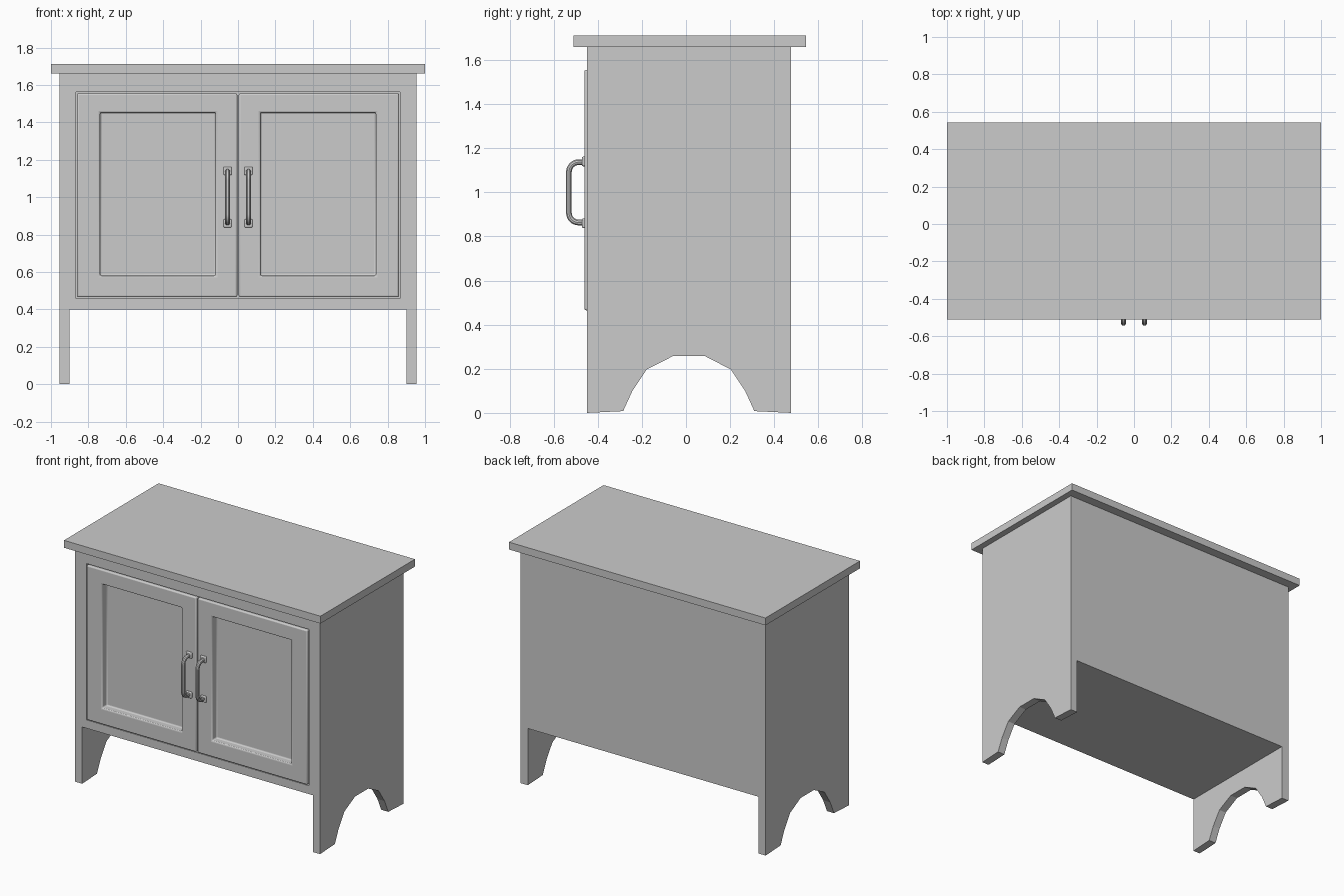
import bpy, bmesh, math

if "Cube" in bpy.data.objects:
    bpy.data.objects.remove(bpy.data.objects["Cube"])


def add_mesh(name, bm, bevel=0.0, segments=3):
    bmesh.ops.recalc_face_normals(bm, faces=bm.faces)
    me = bpy.data.meshes.new(name)
    bm.to_mesh(me)
    bm.free()
    ob = bpy.data.objects.new(name, me)
    bpy.context.collection.objects.link(ob)
    if bevel:
        m = ob.modifiers.new("edge_rounding", "BEVEL")
        m.width, m.segments, m.limit_method = bevel, segments, "ANGLE"
        smooth(ob)
    return ob


def smooth(ob):
    bpy.ops.object.select_all(action="DESELECT")
    ob.select_set(True)
    bpy.context.view_layer.objects.active = ob
    bpy.ops.object.shade_smooth_by_angle(angle=math.radians(35))


def box_bm(x0, x1, y0, y1, z0, z1):
    bm = bmesh.new()
    bmesh.ops.create_cube(bm, size=1)
    for v in bm.verts:
        v.co = (x1 if v.co.x > 0 else x0, y1 if v.co.y > 0 else y0, z1 if v.co.z > 0 else z0)
    return bm


def box(name, *dims, bevel=0.0):
    return add_mesh(name, box_bm(*dims), bevel)


# Side panel outline (y, z) with the faceted arch between the feet
SIDE = [(-0.45, 0), (-0.285, 0.008), (-0.243, 0.10), (-0.178, 0.197), (-0.06, 0.257),
        (0.087, 0.257), (0.203, 0.197), (0.268, 0.10), (0.31, 0.008), (0.477, 0),
        (0.477, 1.66), (-0.45, 1.66)]


def side_panel(name, s):
    bm = bmesh.new()
    f = bm.faces.new([bm.verts.new((s * 0.9, y, z)) for y, z in SIDE])
    ext = bmesh.ops.extrude_face_region(bm, geom=[f])
    for v in ext["geom"]:
        if isinstance(v, bmesh.types.BMVert):
            v.co.x = s * 0.955
    return add_mesh(name, bm)


def door(name, s):
    # Door slab with a recessed centre panel
    x0, x1 = sorted((s * 0.004, s * 0.861))
    bm = box_bm(x0, x1, -0.461, -0.385, 0.465, 1.555)
    bm.normal_update()
    front = min(bm.faces, key=lambda f: f.calc_center_median().y)
    bmesh.ops.inset_region(bm, faces=[front], thickness=0.1)
    px0, px1 = sorted((s * 0.12, s * 0.737))
    mid = (x0 + x1) / 2
    for v in front.verts:
        v.co.x = px0 if v.co.x < mid else px1
        v.co.z = 0.58 if v.co.z < 1 else 1.453
    ext = bmesh.ops.extrude_discrete_faces(bm, faces=[front])["faces"][0]
    for v in ext.verts:
        v.co.y = -0.41
    return add_mesh(name, bm, bevel=0.009)


def handle(name, s):
    # Round bar bent into a D shape
    r = 0.045
    top = [(-0.455, 1.137)]
    for i in range(9):
        a = math.pi / 2 * i / 8
        top.append((-0.486 - r * math.sin(a), 1.137 - r + r * math.cos(a)))
    path = top + [(y, 2.0 - z) for y, z in reversed(top)]
    cu = bpy.data.curves.new(name, "CURVE")
    cu.dimensions = "3D"
    cu.bevel_depth, cu.bevel_resolution, cu.use_fill_caps = 0.0135, 3, True
    sp = cu.splines.new("POLY")
    sp.points.add(len(path) - 1)
    for p, (y, z) in zip(sp.points, path):
        p.co = (s * 0.056, y, z, 1)
    ob = bpy.data.objects.new(name, cu)
    bpy.context.collection.objects.link(ob)
    bpy.ops.object.select_all(action="DESELECT")
    ob.select_set(True)
    bpy.context.view_layer.objects.active = ob
    bpy.ops.object.convert(target="MESH")
    smooth(bpy.context.object)


# Cabinet shell
box("table_top", -1, 1, -0.51, 0.543, 1.66, 1.712)
box("back_panel", -0.9, 0.9, 0.43, 0.477, 0.4, 1.66)
box("bottom_panel", -0.9, 0.9, -0.385, 0.43, 0.4, 0.45)

# Face frame around the doors
box("top_rail", -0.9, 0.9, -0.45, -0.385, 1.561, 1.66)
box("bottom_rail", -0.9, 0.9, -0.45, -0.385, 0.4, 0.459)
box("frame_backing", -0.9, 0.9, -0.386, -0.36, 0.45, 1.66)

# Mirrored parts
for s, label in ((-1, "left"), (1, "right")):
    side_panel(label + "_side_panel", s)
    a, b = sorted((s * 0.867, s * 0.9))
    box(label + "_stile", a, b, -0.45, -0.385, 0.459, 1.561)
    door(label + "_door", s)
    handle(label + "_handle", s)
    for end, z in (("lower", 0.86), ("upper", 1.14)):
        c = s * 0.056
        box(f"{label}_handle_{end}_foot", c - 0.022, c + 0.022, -0.472, -0.455,
            z - 0.022, z + 0.022, bevel=0.006)
